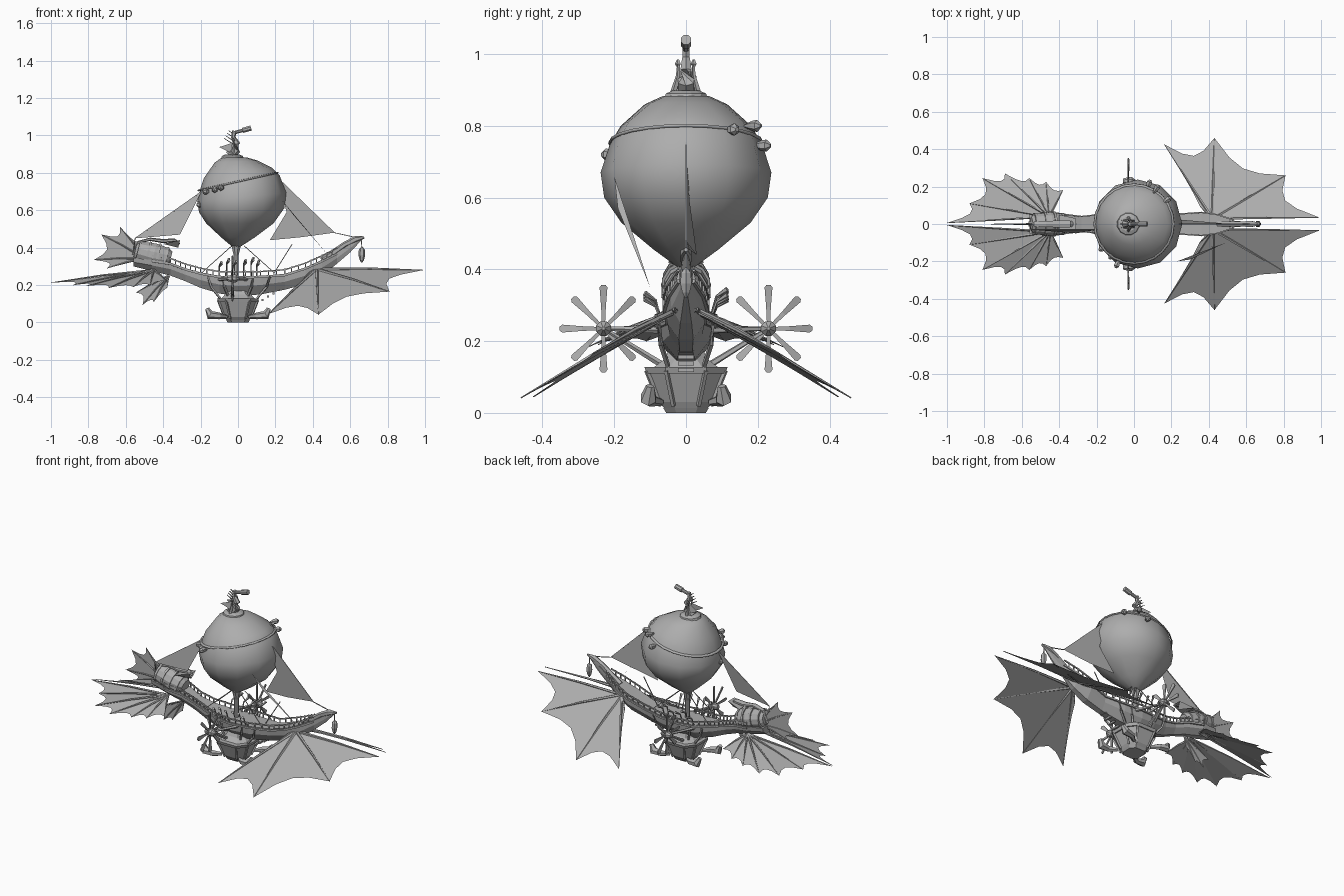
import bpy, math, random
from mathutils import Vector as V

random.seed(3)
grey = bpy.data.materials.new("weathered_grey")
grey.diffuse_color = (0.42, 0.42, 0.42, 1)


def mesh(name, verts, faces, smooth=False):
    me = bpy.data.meshes.new(name)
    me.from_pydata([tuple(v) for v in verts], [], faces)
    me.materials.append(grey)
    me.update()
    ob = bpy.data.objects.new(name, me)
    bpy.context.collection.objects.link(ob)
    if smooth:
        for p in me.polygons:
            p.use_smooth = True
    return ob


def loft(name, rings, smooth=False, caps=True):
    n = len(rings[0])
    faces = [(i * n + j, i * n + (j + 1) % n, (i + 1) * n + (j + 1) % n, (i + 1) * n + j)
             for i in range(len(rings) - 1) for j in range(n)]
    if caps:
        faces += [tuple(reversed(range(n))), tuple(range((len(rings) - 1) * n, len(rings) * n))]
    return mesh(name, [v for r in rings for v in r], faces, smooth)


def tube(name, pts, radii, n=6, flat=1.0):
    pts = [V(p) for p in pts]
    if not isinstance(radii, (list, tuple)):
        radii = [radii] * len(pts)
    rings = []
    for i, p in enumerate(pts):
        d = (pts[min(i + 1, len(pts) - 1)] - pts[max(i - 1, 0)]).normalized()
        a = d.cross(V((0, 0, 1)) if abs(d.z) < .95 else V((1, 0, 0))).normalized()
        b = a.cross(d)
        rings.append([p + radii[i] * (math.cos(t) * a + flat * math.sin(t) * b)
                      for t in (math.tau * (k + .5) / n for k in range(n))])
    return loft(name, rings)


def circle(cx, z, r, tilt, n):
    return [(cx + r * math.cos(t), r * math.sin(t), z + tilt * r * math.cos(t))
            for t in (math.tau * k / n for k in range(n))]


def fan(name, root, tips, pull, rib=.006):
    """Scalloped membrane with one tapered rib to each tip."""
    root, tips = V(root), [V(t) for t in tips]
    edge = []
    for a, b in zip(tips, tips[1:]):
        for t in (0, .25, .5, .75):
            edge.append(a.lerp(b, t).lerp(root, pull * 4 * t * (1 - t)))
    edge.append(tips[-1])
    mesh(name + "_membrane", [root] + edge, [(0, i, i + 1) for i in range(1, len(edge))])
    for t in tips:
        mid = root.lerp(t, .5) + V((0, 0, .006))
        tube(name + "_rib", [root, mid, t], [rib, rib * .7, rib * .2], 5)


def flip(pts, s):
    return [(x, s * y, z) for x, y, z in pts]


# Balloon envelope, tilted band and lower collar
loft("balloon", [circle(c, z, r, t, 12) for z, r, c, t in (
    (.40, .015, -.01, 0), (.455, .09, 0, 0), (.53, .18, .01, 0), (.60, .228, .02, .05),
    (.67, .238, .02, .1), (.75, .212, .01, .18), (.80, .182, 0, .15), (.86, .115, -.01, .05),
    (.883, .065, -.02, 0))], True)
loft("balloon_band", [circle(0, z, r, .225, 24) for z, r in (
    (.749, .212), (.751, .217), (.757, .215), (.759, .205))], True, False)
tube("balloon_collar", [(-.01, 0, .35), (-.01, 0, .39), (-.01, 0, .42)], [.012, .022, .03], 8)
tube("mast", [(-.01, 0, .2), (-.01, 0, .36)], .014, 8)
for p in ((.12, .19, .80), (.08, .215, .745), (-.09, -.215, .72), (-.17, -.13, .70), (-.12, -.17, .71),
          (.18, .13, .79), (-.2, -.04, .63)):
    p = V(p)
    d = V((p.x, p.y, 0)).normalized()
    tube("balloon_lamp", [p - d * .03, p - d * .004, p + d * .01, p + d * .022], [.005, .015, .017, .006], 6)

# Crown ornament: platform, curved neck, spyglass and crests
tube("crown_platform", [(-.03, 0, .878), (-.03, 0, .89), (-.03, 0, .898)], [.062, .058, .04], 12)
tube("crown_neck", [(-.045, 0, .89), (-.01, 0, .925), (-.005, 0, .955), (-.025, 0, .99), (-.02, 0, 1.025)],
     [.028, .025, .018, .012, .012], 6)
tube("spyglass", [(-.03, 0, 1.012), (.025, 0, 1.027), (.026, 0, 1.027), (.07, 0, 1.04)], [.01, .01, .015, .015], 8)
for s in (-1, 1):
    mesh("crown_crest", flip([(-.10, .03, .938), (-.03, .008, .96), (-.035, .02, .905), (-.065, .02, .92)], s),
         [(0, 1, 2, 3)])
    tube("crown_post", flip([(-.03, .035, .89), (-.025, .022, .94), (-.025, .02, .98)], s), [.01, .006, .004], 5)
    tube("crown_finial", flip([(-.025, .022, .963), (-.025, .022, .973), (-.025, .022, .985)], s), [.003, .009, .003], 5)
for i in range(4):
    tube("crown_spike", [(-.02, 0, .95 + .018 * i), (-.075 + .008 * i, 0, .985 + .014 * i)], [.005, .002], 4)

# Hull: lofted keel body sweeping up at stern and bow
stations = [(-.56, .05, .30, .345), (-.46, .062, .275, .335), (-.36, .046, .25, .32), (-.28, .036, .22, .29), (-.2, .045, .185, .268),
            (-.1, .07, .155, .25), (0, .08, .14, .248), (.12, .072, .15, .25), (.25, .05, .175, .26),
            (.36, .058, .205, .295), (.45, .045, .25, .335), (.53, .018, .315, .375), (.6, .012, .375, .42),
            (.66, .006, .44, .46)]
loft("hull", [[(x, -w, t), (x, -w * .9, (b + t) / 2), (x, -w * .35, b), (x, w * .35, b), (x, w * .9, (b + t) / 2), (x, w, t)]
              for x, w, b, t in stations])
for s in (-1, 1):
    rail = [(x, s * (w + .004), t + .022) for x, w, b, t in stations[1:12]]
    tube("deck_rail", rail, .005, 4)
    tube("hull_wale", [(x, s * (w + .002), t - .008) for x, w, b, t in stations[1:12]], .007, 4)
    for a, b in zip(rail, rail[1:]):
        for f in (0, .33, .66):
            p = V(a).lerp(V(b), f)
            tube("rail_post", [p - V((0, 0, .03)), p + V((0, 0, .006))], .004, 4)
    for x in (-.16, -.08, .08, .17):
        tube("hull_frame", flip([(x, .075, .245), (x * .9, .07, .19), (x * .6, .05, .13)], s), .007, 4)

# Bow lantern and bowsprit
tube("bowsprit", [(.45, 0, .33), (.57, 0, .415), (.63, 0, .445), (.675, 0, .455)], [.018, .016, .018, .006], 6)
tube("lantern_chain", [(.66, 0, .45), (.662, 0, .39)], .003, 4)
tube("bow_lantern", [(.662, 0, .405), (.662, 0, .39), (.662, 0, .36), (.662, 0, .335), (.662, 0, .32)],
     [.003, .016, .018, .012, .003], 6)

# Gondola: flared octagonal cabin with ribs, sill and foot
def octagon(z, a, b):
    return [(a * x, b * y, z) for x, y in ((1, -.5), (1, .5), (.6, 1), (-.6, 1), (-1, .5), (-1, -.5), (-.6, -1), (.6, -1))]


loft("gondola", [octagon(*r) for r in ((.012, .06, .06), (.03, .07, .075), (.115, .1, .105), (.15, .07, .06), (.18, .05, .045))])
loft("gondola_sill", [octagon(*r) for r in ((.11, .106, .11), (.128, .112, .116))])
loft("gondola_foot", [octagon(*r) for r in ((0, .055, .055), (.014, .064, .064))])
for a, b in zip(octagon(.02, .068, .07), octagon(.118, .106, .11)):
    tube("gondola_rib", [a, b], .007, 4)
for sx in (-1, 1):
    for sy in (-1, 1):
        tube("gondola_horn", [(sx * .06, sy * .07, .03), (sx * .1, sy * .1, .035), (sx * .15, sy * .105, .04), (sx * .165, sy * .1, .075)],
             [.01, .018, .024, .012], 6)
for i in range(6):
    tube("bow_step", [(.13 + .03 * i, -.022, .12 + .018 * i), (.13 + .03 * i, .022, .12 + .018 * i)], .008, 4)

# Stern cabin: barrel, hoops and curled roof
cabin = [((-.55, 0, .385), .035), ((-.53, 0, .38), .055), ((-.45, 0, .36), .066), ((-.38, 0, .345), .055), ((-.36, 0, .34), .04)]
tube("stern_cabin", [c[0] for c in cabin], [c[1] for c in cabin], 12)
for x, r in ((-.53, .06), (-.48, .067), (-.43, .069), (-.385, .06)):
    z = .345 - (x + .38) * .235
    tube("cabin_hoop", [(x - .006, 0, z + .0015), (x + .006, 0, z - .0015)], r, 12)
tube("stern_curl", [(-.56, 0, .36), (-.53, 0, .43), (-.47, 0, .445), (-.40, 0, .435), (-.34, 0, .44), (-.31, 0, .42)],
     [.014, .016, .018, .022, .02, .006], 6, .5)
mesh("cabin_canopy", [(-.4, -.05, .42), (-.4, .05, .42), (-.31, .03, .44), (-.31, -.03, .44), (-.32, 0, .40)],
     [(0, 1, 2, 3), (0, 3, 4), (1, 4, 2)])

# Wings, side propellers and deck fittings on both sides
for s in (-1, 1):
    fan("front_wing", (.42, s * .03, .285), flip([(.35, .10, .235), (.163, .425, .045), (.43, .46, .042), (.81, .26, .165), (.99, .035, .28)], s), .19, .009)
    fan("rear_wing", (-.45, s * .04, .28), flip([(-.38, .18, .22), (-.47, .225, .2), (-.56, .245, .19), (-.69, .27, .185), (-.81, .245, .195),
                                              (-.88, .11, .2), (-1, .006, .213)], s), .13, .007)
    c = V((-.03, s * .23, .235))
    tube("propeller_hub", [c + V((-.03, 0, 0)), c, c + V((.02, 0, 0)), c + V((.04, 0, 0))], [.014, .022, .022, .005], 8)
    for k in range(8):
        t = math.tau * k / 8
        d, e = V((0, math.cos(t), math.sin(t))), V((.006, -math.sin(t) * .011, math.cos(t) * .011))
        f = V((.006, 0, 0))
        loft("propeller_blade", [[c + d * r - e * w, c + d * r - e * w + f, c + d * r + e * w, c + d * r + e * w - f]
                                 for r, w in ((.01, .4), (.06, .6), (.115, 1), (.122, .5))])
    for x, z in ((-.1, .23), (.05, .23), (-.03, .13)):
        tube("propeller_strut", [(x, s * .06, z), c], [.01, .006], 5)
    for x in (-.1, -.06, -.02, .03, .07, .1):
        h = random.uniform(.315, .345)
        tube("deck_gun", flip([(x, .065, .25), (x, .085, h - .02), (x + .012, .115, h)], s), [.004, .004, .008], 5)
    for x, y in ((-.13, .1), (.13, .1)):
        tube("rigging", flip([(x * 1.5, .05, .265), (x * .25, .02, .41)], s), .0025, 4)

# Tail fins on the centre line
fan("dorsal_fin", (-.50, 0, .34), [(-.70, 0, .29), (-.77, 0, .335), (-.73, 0, .47), (-.63, 0, .51), (-.53, 0, .43)], .2)
fan("ventral_fin", (-.37, 0, .25), [(-.46, 0, .20), (-.545, 0, .16), (-.51, 0, .095), (-.45, 0, .11), (-.38, 0, .185)], .13)

# Sails and stays
for name, pts in (("rear_sail", [(-.195, -.03, .70), (-.55, -.03, .45), (-.31, -.05, .47)]),
                  ("bow_sail", [(.21, 0, .775), (.515, 0, .48), (.33, .01, .455), (.17, .03, .44), (.26, .01, .59)]),
                  ("bow_side_sail", [(.23, -.20, .66), (.30, -.19, .57), (.49, -.10, .35)])):
    mesh(name, pts, [tuple(range(len(pts)))])
tube("bow_stay", [(.21, 0, .775), (.515, 0, .48), (.65, 0, .45)], .003, 4)
tube("stern_stay", [(-.195, -.03, .70), (-.55, -.03, .45), (-.56, 0, .37)], .003, 4)
tube("deck_stay", [(.29, 0, .42), (.19, 0, .26)], .003, 4)
